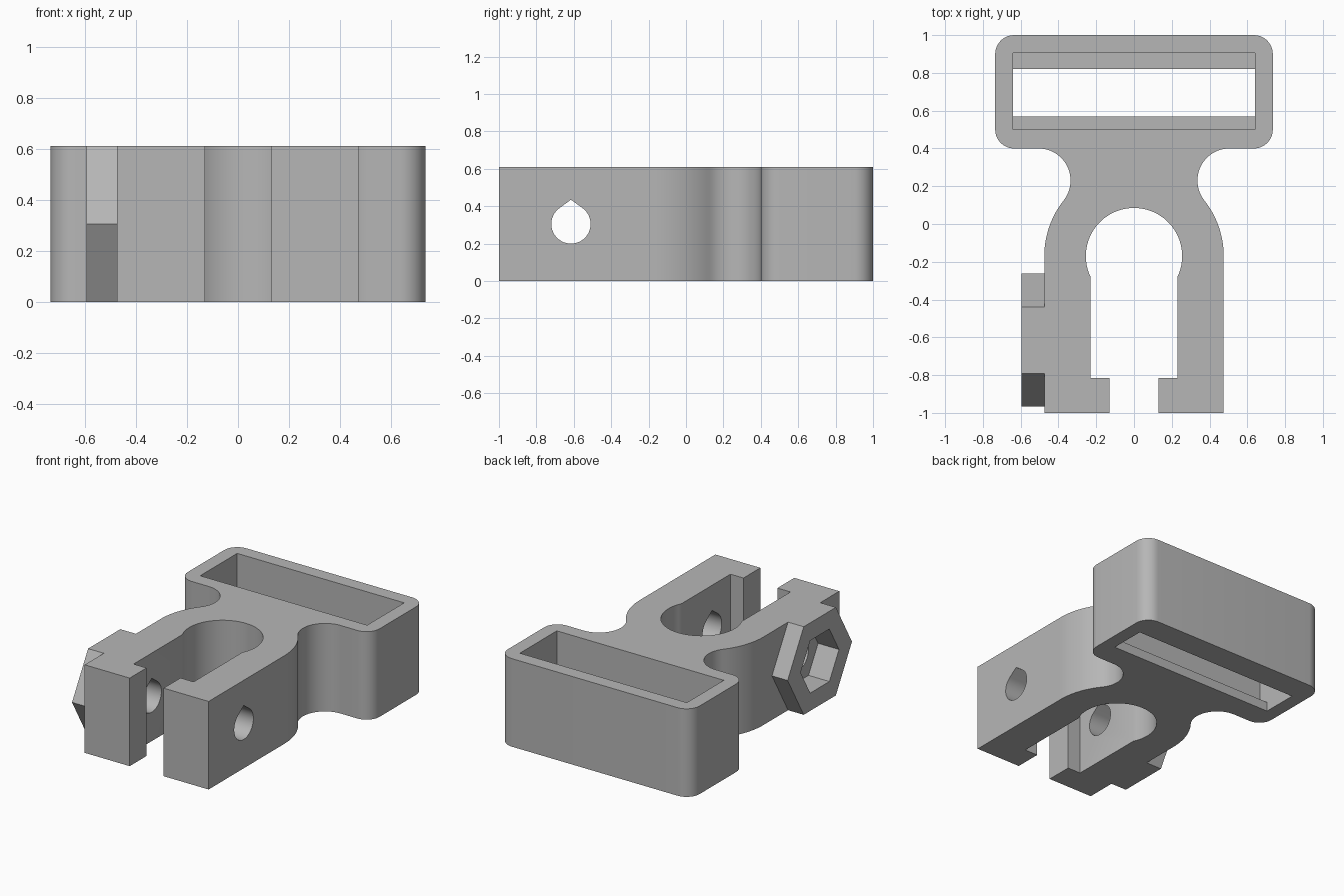
import bpy, bmesh
from math import sin, cos, radians, degrees, atan2, sqrt, acos
from mathutils import Vector

if "Cube" in bpy.data.objects:
    bpy.data.objects.remove(bpy.data.objects["Cube"], do_unlink=True)

H = 0.61             # height of the part
BOLT_Y, BOLT_Z = -0.615, H / 2

grey = bpy.data.materials.new("plain_grey")
grey.use_nodes = True
grey.diffuse_color = (0.47, 0.47, 0.47, 1)
grey.node_tree.nodes["Principled BSDF"].inputs["Base Color"].default_value = grey.diffuse_color


def arc(cx, cy, r, start, end, n=16):
    """Points on an arc, angles in degrees."""
    steps = [radians(start + (end - start) * i / n) for i in range(n + 1)]
    return [(cx + r * cos(a), cy + r * sin(a)) for a in steps]


def prism(name, points, low, high, axis="z"):
    """Extrude a closed profile along z (points are x, y) or x (points are y, z)."""
    bm = bmesh.new()
    place = (lambda u, v: (u, v, low)) if axis == "z" else (lambda u, v: (low, u, v))
    face = bm.faces.new([bm.verts.new(place(u, v)) for u, v in points])
    new = bmesh.ops.extrude_face_region(bm, geom=[face])["geom"]
    step = Vector((0, 0, high - low) if axis == "z" else (high - low, 0, 0))
    bmesh.ops.translate(bm, vec=step, verts=[g for g in new if isinstance(g, bmesh.types.BMVert)])
    bmesh.ops.recalc_face_normals(bm, faces=bm.faces)
    mesh = bpy.data.meshes.new(name)
    bm.to_mesh(mesh)
    bm.free()
    mesh.materials.append(grey)
    obj = bpy.data.objects.new(name, mesh)
    bpy.context.collection.objects.link(obj)
    return obj


def combine(target, other, operation):
    """Apply a boolean and remove the helper."""
    mod = target.modifiers.new(operation, "BOOLEAN")
    mod.operation, mod.solver, mod.object = operation, "EXACT", other
    bpy.context.view_layer.objects.active = target
    bpy.ops.object.modifier_apply(modifier=mod.name)
    bpy.data.objects.remove(other, do_unlink=True)


def rectangle(x, y0, y1):
    return [(-x, y0), (x, y0), (x, y1), (-x, y1)]


def hexagon(r):
    return arc(BOLT_Y, BOLT_Z, r, 0, 300, 5)


# Outer outline: arm, round shoulder, concave neck, rounded strap plate
ring_y, ring_r, neck_r, plate_y, corner = -0.17, 0.475, 0.17, 0.4, 0.1
neck_y = plate_y - neck_r
neck_x = sqrt((ring_r + neck_r) ** 2 - (neck_y - ring_y) ** 2)
turn = degrees(atan2(neck_y - ring_y, neck_x))
half = [(0.13, -1), (ring_r, -1)]
half += arc(0, ring_y, ring_r, 0, turn)
half += arc(neck_x, neck_y, neck_r, 180 + turn, 90, 24)[1:]
half += arc(0.735 - corner, plate_y + corner, corner, -90, 0, 10)
half += arc(0.735 - corner, 1 - corner, corner, 0, 90, 10)

# Inner outline: hooked arm tips, straight channel, round end
bore_r, channel = 0.255, 0.23
dip = degrees(acos(channel / bore_r))
inner = [(-0.13, -0.815), (-channel, -0.815)]
inner += arc(0, ring_y, bore_r, 180 + dip, -dip, 48)
inner += [(channel, -0.815), (0.13, -0.815)]

outline = half + [(-x, y) for x, y in reversed(half)] + inner
body = prism("clip_body", outline, 0, H)

# Hexagonal nut boss on the right arm
combine(body, prism("nut_boss", hexagon(H / sqrt(3)), -0.595, -0.42, "x"), "UNION")

# Strap slot with a ledge near the bottom
combine(body, prism("slot_cutter", rectangle(0.64, 0.5, 0.905), 0.065, H + 0.1), "DIFFERENCE")
combine(body, prism("slot_lower_cutter", rectangle(0.64, 0.57, 0.82), -0.1, 0.2), "DIFFERENCE")

# Teardrop bolt hole through both arms, and the nut pocket
bolt_r, tip = 0.105, 0.13
lean = degrees(acos(bolt_r / tip))
teardrop = arc(BOLT_Y, BOLT_Z, bolt_r, 90 + lean, 450 - lean, 40) + [(BOLT_Y, BOLT_Z + tip)]
combine(body, prism("bolt_cutter", teardrop, -0.8, 0.8, "x"), "DIFFERENCE")
combine(body, prism("nut_cutter", hexagon(0.21), -0.8, -0.435, "x"), "DIFFERENCE")

# Smooth the curved walls, keep the edges sharp
bpy.ops.object.select_all(action="DESELECT")
body.select_set(True)
bpy.context.view_layer.objects.active = body
bpy.ops.object.shade_smooth_by_angle(angle=radians(30))
